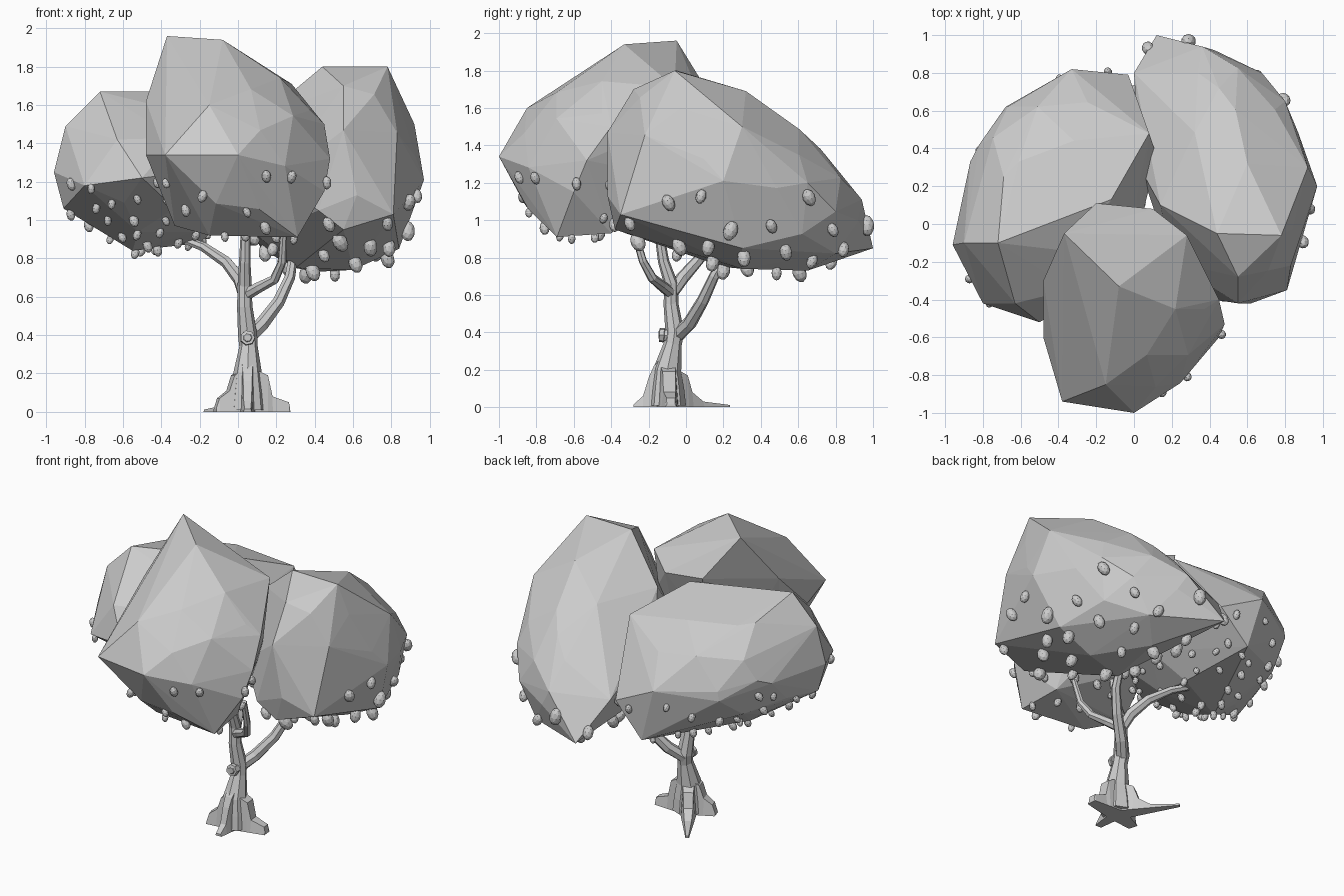
import bpy, bmesh, math, random
from mathutils import Vector, Matrix

random.seed(7)


def finish(bm, name):
    bmesh.ops.recalc_face_normals(bm, faces=bm.faces)
    me = bpy.data.meshes.new(name)
    bm.to_mesh(me)
    bm.free()
    ob = bpy.data.objects.new(name, me)
    bpy.context.collection.objects.link(ob)
    return ob


# Foliage: sheared ellipsoid plus a few corner points, wrapped in a faceted hull
def foliage(name, centre, radii, shear_x, shear_z, corners):
    bm = bmesh.new()
    bmesh.ops.create_icosphere(bm, subdivisions=2, radius=0.97)
    for v in bm.verts:
        x, y, z = (v.co[i] * radii[i] for i in range(3))
        v.co = Vector(centre) + Vector((x + shear_x * y, y, z + shear_z * y))
    bmesh.ops.delete(bm, geom=list(bm.faces) + list(bm.edges), context='EDGES_FACES')
    for c in corners:
        bm.verts.new(c)
    bmesh.ops.convex_hull(bm, input=bm.verts)
    bmesh.ops.delete(bm, geom=[v for v in bm.verts if not v.link_faces], context='VERTS')
    bmesh.ops.remove_doubles(bm, verts=bm.verts, dist=0.06)
    return finish(bm, name)


front = foliage("front_foliage", (0, -0.45, 1.38), (0.43, 0.5, 0.44), 0, 0.25, [
    (-0.37, -0.05, 1.96), (-0.08, -0.33, 1.94), (0, -1.0, 1.34), (-0.38, -0.94, 1.34),
    (-0.48, -0.6, 1.34), (-0.48, -0.3, 1.62), (0.28, -0.06, 1.71), (0.45, -0.4, 1.5),
    (0.48, -0.53, 1.32), (0.45, -0.6, 1.15), (0.31, -0.69, 0.91), (-0.15, -0.65, 0.92),
    (-0.2, 0.11, 1.7), (-0.15, -0.85, 1.6), (0.1, 0.08, 1.65), (-0.33, -0.5, 0.97),
    (0.28, -0.4, 0.93)])
right = foliage("right_foliage", (0.52, 0.29, 1.25), (0.41, 0.65, 0.44), -0.15, -0.4, [
    (0.44, -0.05, 1.8), (0.78, -0.06, 1.80), (0.92, 0.3, 1.5), (0.97, 0.2, 1.21),
    (0.81, -0.35, 1.03), (0.55, -0.42, 1.47), (0.42, -0.4, 1.05), (0.8, 0.65, 1.2),
    (0.36, 0.94, 1.11), (0.12, 1.0, 0.85), (0.6, 0.32, 1.69), (0.4, 0.65, 0.73),
    (0.3, 0.2, 0.75), (0.84, 0.3, 0.85), (0.03, 0.3, 1.3), (0.0, 0.8, 1.1),
    (0.14, 0.1, 1.55), (0.2, -0.2, 1.2), (0.1, 0.15, 0.92), (0.55, -0.38, 0.95),
    (0.55, -0.28, 1.7), (0.62, -0.42, 1.13), (0.45, 0.72, 1.38), (0.6, 0.3, 0.74)])
left = foliage("left_foliage", (-0.42, 0.15, 1.26), (0.5, 0.6, 0.39), 0.08, 0, [
    (-0.72, -0.1, 1.67), (-0.12, 0.13, 1.67), (-0.96, -0.11, 1.25), (-0.8, -0.42, 1.18),
    (-0.5, -0.52, 1.22), (-0.33, 0.82, 1.25), (-0.82, 0.42, 1.3), (-0.9, -0.1, 1.49),
    (0.12, 0.36, 1.3), (-0.03, 0.79, 1.1), (-0.55, 0.1, 0.84), (-0.68, 0.62, 1.2),
    (0.08, 0.48, 1.53), (-0.23, 0.8, 0.89), (-0.69, 0.25, 1.59), (-0.2, 0.25, 0.88),
    (-0.63, -0.42, 1.42), (-0.91, -0.1, 1.06)])
clumps = [front, right, left]


# Fruit: egg shapes hanging mostly from the underside of each clump
def inside(p, ob):
    return all((p - f.center).dot(f.normal) < 0.01 for f in ob.data.polygons)


def fruit(name, ob, count, size, gap, top):
    bm = bmesh.new()
    faces = [f for f in ob.data.polygons if f.normal.z < 0.25]
    weights = [f.area * (0.4 - f.normal.z) for f in faces]
    placed = []
    for _ in range(4000):
        if len(placed) >= count:
            break
        f = random.choices(faces, weights)[0]
        a, b, c = (ob.data.vertices[i].co for i in f.vertices[:3])
        u, v = random.random(), random.random()
        if u + v > 1:
            u, v = 1 - u, 1 - v
        p = a + (b - a) * u + (c - a) * v + f.normal * size * 0.3
        if p.z > top or any((p - q).length < gap for q in placed):
            continue
        if any(inside(p, o) for o in clumps if o != ob):
            continue
        placed.append(p)
        s = size * random.uniform(0.8, 1.15)
        tilt = Matrix.Rotation(random.uniform(-0.5, 0.5), 4, 'X') @ \
            Matrix.Rotation(random.uniform(-0.5, 0.5), 4, 'Y')
        m = Matrix.Translation(p - Vector((0, 0, s * 0.4))) @ tilt @ Matrix.Diagonal((s, s, s * 1.45, 1))
        bmesh.ops.create_icosphere(bm, subdivisions=2, radius=1, matrix=m)
    finish(bm, name)


fruit("front_fruit", front, 20, 0.024, 0.13, 1.28)
fruit("right_fruit", right, 32, 0.034, 0.16, 1.2)
fruit("left_fruit", left, 48, 0.022, 0.11, 1.2)


# Trunk and branches: lofted tubes, each station is (x, y, z, radius)
def tube(name, stations, sides=7):
    bm = bmesh.new()
    pts = [Vector(s[:3]) for s in stations]
    rings = []
    for i, s in enumerate(stations):
        d = pts[min(i + 1, len(pts) - 1)] - pts[max(i - 1, 0)]
        ref = Vector((1, 0, 0)) if abs(d.normalized().x) < 0.9 else Vector((0, 1, 0))
        w = d.cross(ref).normalized()
        u = w.cross(d).normalized()
        rings.append([bm.verts.new(pts[i] + s[3] * (u * math.cos(t) + w * math.sin(t)))
                      for t in (2 * math.pi * k / sides for k in range(sides))])
    for r0, r1 in zip(rings, rings[1:]):
        for k in range(sides):
            n = (k + 1) % sides
            bm.faces.new((r0[k], r0[n], r1[n], r1[k]))
    bm.faces.new(rings[0])
    bm.faces.new(rings[-1])
    return finish(bm, name)


tube("trunk", [(0.05, -0.1, 0.01, 0.1), (0.05, -0.1, 0.1, 0.09), (0.05, -0.1, 0.2, 0.075),
               (0.055, -0.07, 0.34, 0.048), (0.05, -0.06, 0.4, 0.05), (0.035, -0.08, 0.55, 0.04),
               (0.035, -0.08, 0.66, 0.037), (0.035, -0.12, 0.78, 0.03), (0.04, -0.15, 0.97, 0.024)], 8)
tube("right_branch", [(0.05, -0.05, 0.38, 0.038), (0.12, 0.02, 0.45, 0.038), (0.21, 0.09, 0.57, 0.033),
                      (0.27, 0.15, 0.7, 0.028), (0.29, 0.22, 0.83, 0.024)])
tube("left_branch", [(0.035, -0.08, 0.6, 0.032), (0.01, -0.02, 0.69, 0.036), (-0.06, 0.06, 0.78, 0.031),
                     (-0.18, 0.13, 0.86, 0.025), (-0.34, 0.22, 0.92, 0.02)])
tube("front_branch", [(0.04, -0.08, 0.61, 0.032), (0.11, -0.13, 0.65, 0.029), (0.19, -0.18, 0.69, 0.026),
                      (0.23, -0.23, 0.78, 0.022), (0.24, -0.28, 0.95, 0.018)])

# Cut limb stump with a raised collar and a smaller core
tube("stump", [(0.05, -0.05, 0.38, 0.045), (0.05, -0.115, 0.385, 0.034), (0.05, -0.118, 0.385, 0.04),
               (0.05, -0.142, 0.387, 0.038), (0.05, -0.143, 0.387, 0.024), (0.05, -0.147, 0.387, 0.02)])


# Roots: stepped fin profiles (fraction of length, height), tapering outward
def root(name, tip, profile, width, taper=0.5):
    bm = bmesh.new()
    base = Vector((0.05, -0.1, 0))
    d = Vector((tip[0], tip[1], 0)) - base
    side = Vector((-d.y, d.x, 0)).normalized()
    rows = []
    for t, z in profile:
        h = width * (1 - taper * t)
        rows.append([bm.verts.new(base + d * t + side * o + Vector((0, 0, q)))
                     for o, q in ((-h * 1.4, 0), (-h, z), (h, z), (h * 1.4, 0))])
    for a, b in zip(rows, rows[1:]):
        for k in range(4):
            n = (k + 1) % 4
            bm.faces.new((a[k], a[n], b[n], b[k]))
    bm.faces.new(rows[0])
    bm.faces.new(rows[-1])
    finish(bm, name)


tall = [(0, 0.24), (0.47, 0.19), (0.58, 0.08), (0.97, 0.05), (1, 0.015)]
root("right_root", (0.27, -0.08), tall, 0.045)
root("front_root", (0.05, -0.28), [(0, 0.3), (0.4, 0.22), (0.55, 0.16), (0.72, 0.06), (1, 0.015)], 0.032)
root("left_root", (-0.12, -0.15), [(0, 0.24), (0.45, 0.19), (0.6, 0.11), (0.9, 0.07), (1, 0.015)], 0.045)
root("back_root", (-0.17, 0.23), [(0, 0.22), (0.28, 0.17), (0.36, 0.08), (0.55, 0.03), (1, 0.012)], 0.04, 0.8)
